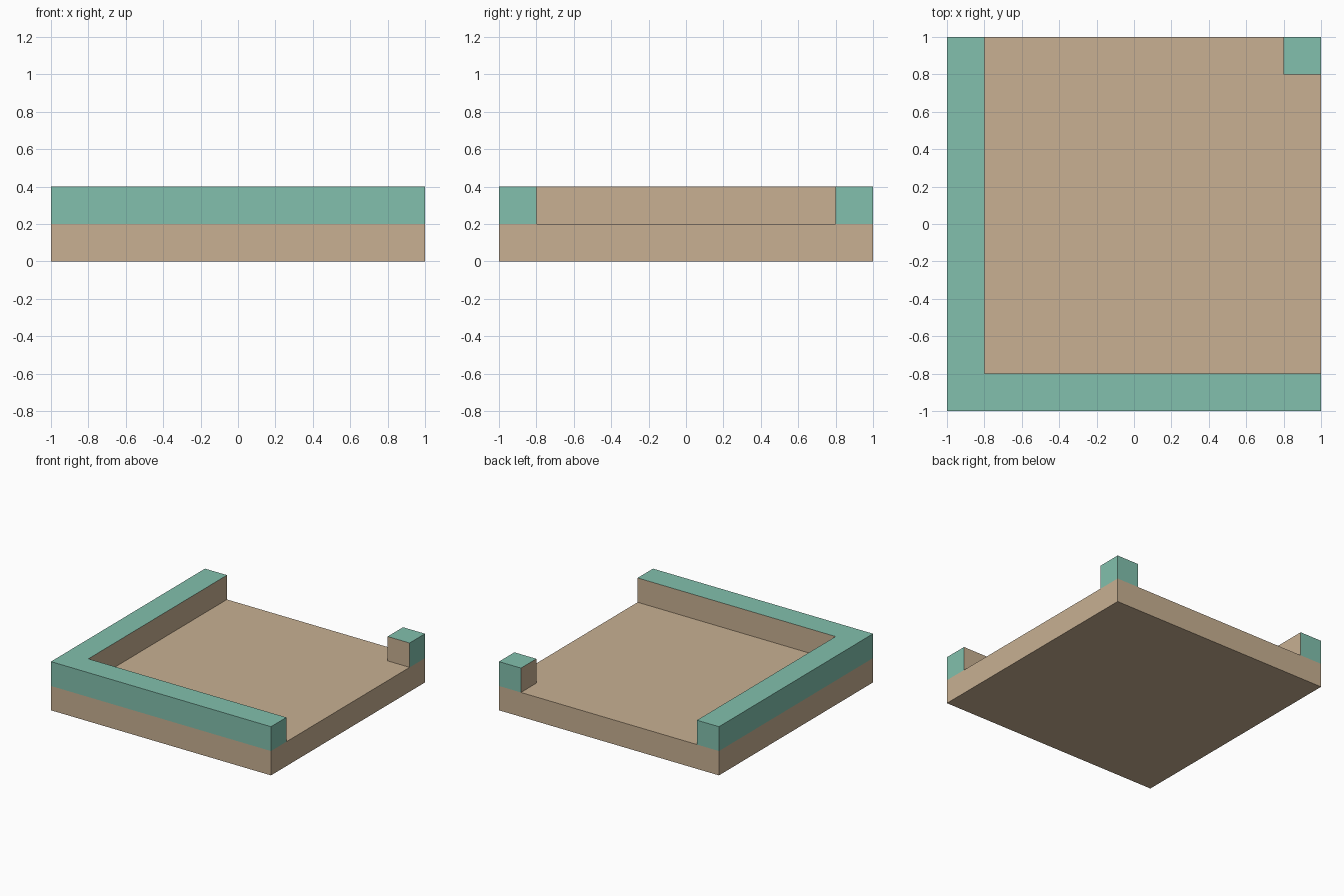
import bpy, bmesh

if "Cube" in bpy.data.objects:
    bpy.data.objects.remove(bpy.data.objects["Cube"])


def material(name, rgb):
    m = bpy.data.materials.new(name)
    m.diffuse_color = (*rgb, 1.0)
    m.use_nodes = True
    m.node_tree.nodes["Principled BSDF"].inputs["Base Color"].default_value = m.diffuse_color
    return m


TAN = material("tan", (0.578, 0.434, 0.288))
TEAL = material("teal", (0.223, 0.527, 0.418))


def prism(name, outline, z0, z1, bottom=True, top=None):
    """Walls around a counter-clockwise outline, a top cap and an optional bottom."""
    bm = bmesh.new()
    low = [bm.verts.new((x, y, z0)) for x, y in outline]
    high = [bm.verts.new((x, y, z1)) for x, y in outline]
    n = len(outline)
    for i in range(n):
        j = (i + 1) % n
        bm.faces.new((low[i], low[j], high[j], high[i]))
    if bottom:
        bm.faces.new(low[::-1])
    bm.faces.new([bm.verts.new((x, y, z1)) for x, y in top] if top else high)
    bmesh.ops.remove_doubles(bm, verts=bm.verts, dist=1e-5)
    bm.normal_update()
    # Teal on the raised top and on the faces flush with the tile's edge
    for f in bm.faces:
        c, d = f.calc_center_median(), f.normal
        outer = c.x * d.x + c.y * d.y > 0.99
        f.material_index = int(z0 > 0.1 and (d.z > 0.5 or outer))
    mesh = bpy.data.meshes.new(name)
    bm.to_mesh(mesh)
    bm.free()
    mesh.materials.append(TAN)
    mesh.materials.append(TEAL)
    ob = bpy.data.objects.new(name, mesh)
    bpy.context.collection.objects.link(ob)
    return ob


E, I = 1.0, 0.8   # outer edge, inner edge of the rim

# Base slab, its top open under the raised parts
prism("base_slab", [(-E, -E), (E, -E), (E, E), (-E, E)], 0, 0.2,
      top=[(-I, -I), (E, -I), (E, I), (I, I), (I, E), (-I, E)])

# L-shaped rim along the front and left
prism("corner_rim", [(-E, -E), (E, -E), (E, -I), (-I, -I), (-I, E), (-E, E)],
      0.2, 0.4, bottom=False)

# Small post in the back right corner
prism("corner_post", [(I, I), (E, I), (E, E), (I, E)], 0.2, 0.4, bottom=False)
